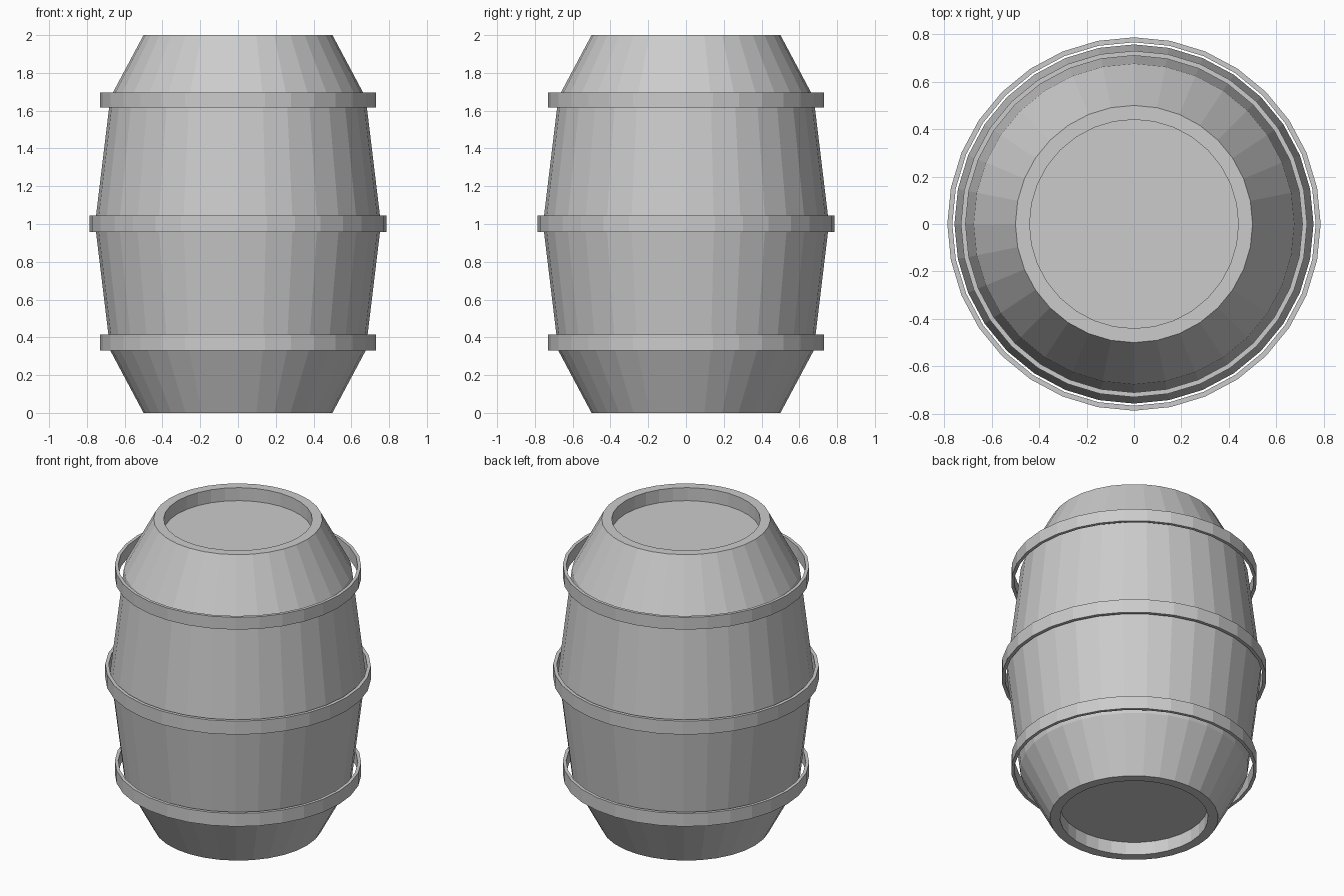
import bpy
import math

SIDES = 32

cube = bpy.data.objects.get("Cube")
if cube:
    bpy.data.objects.remove(cube, do_unlink=True)

# Single plain grey
grey = bpy.data.materials.new("plain_grey")
grey.use_nodes = True
colour = (0.6, 0.6, 0.6, 1)
grey.diffuse_color = colour
grey.node_tree.nodes["Principled BSDF"].inputs["Base Color"].default_value = colour


def lathe(name, profile, closed=False):
    """Turn a (radius, height) profile around z; an open profile gets end caps."""
    n = len(profile)
    verts = [(r * math.cos(2 * math.pi * s / SIDES), r * math.sin(2 * math.pi * s / SIDES), z)
             for r, z in profile for s in range(SIDES)]
    faces = []
    for i in range(n if closed else n - 1):
        a, b = i * SIDES, (i + 1) % n * SIDES
        for s in range(SIDES):
            t = (s + 1) % SIDES
            faces.append((a + s, a + t, b + t, b + s))
    if not closed:
        faces.append(tuple(reversed(range(SIDES))))
        faces.append(tuple(range((n - 1) * SIDES, n * SIDES)))
    mesh = bpy.data.meshes.new(name)
    mesh.from_pydata(verts, [], faces)
    mesh.materials.append(grey)
    obj = bpy.data.objects.new(name, mesh)
    bpy.context.collection.objects.link(obj)
    return obj


# Barrel body with a recessed lid at each end, mirrored about mid height
lower = [(0.44, 0.085), (0.44, 0), (0.5, 0), (0.676, 0.33)]
upper = [(r, 2 - z) for r, z in reversed(lower)]
lathe("barrel_body", lower + [(0.757, 1)] + upper)


# Loose metal hoops
def hoop(name, inner, outer, bottom, top):
    lathe(name, [(outer, bottom), (outer, top), (inner, top), (inner, bottom)], closed=True)


hoop("lower_hoop", 0.71, 0.73, 0.33, 0.415)
hoop("middle_hoop", 0.766, 0.787, 0.957, 1.045)
hoop("upper_hoop", 0.71, 0.73, 1.617, 1.697)
